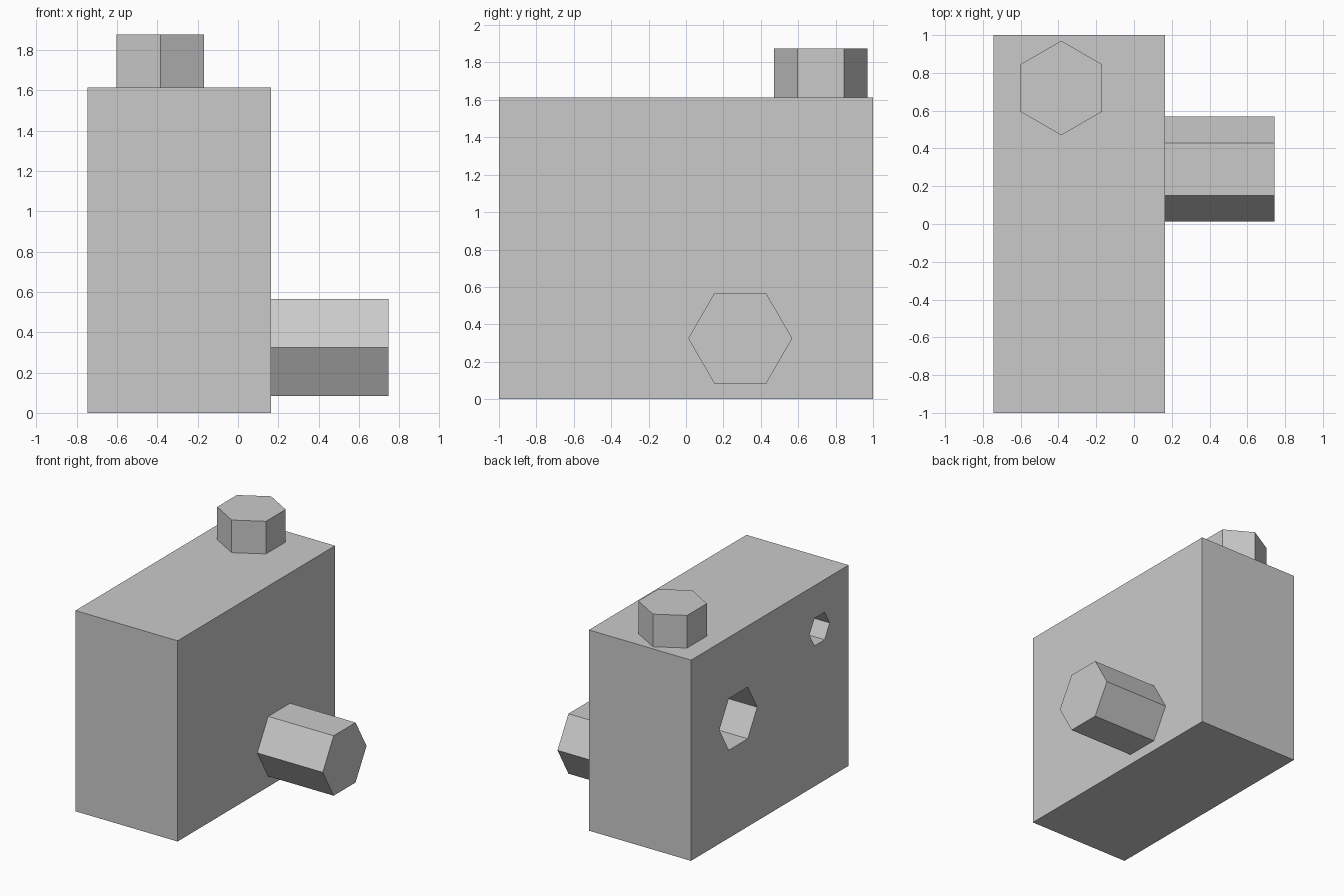
import bpy
import math
from mathutils import Matrix

cube = bpy.data.objects.get("Cube")
if cube:
    bpy.data.objects.remove(cube, do_unlink=True)

grey = bpy.data.materials.new("plain grey")
grey.use_nodes = True
colour = (0.59, 0.59, 0.59, 1)
grey.diffuse_color = colour
grey.node_tree.nodes["Principled BSDF"].inputs["Base Color"].default_value = colour


def hex_prism(name, radius, start, length, axis):
    """Six-sided prism running from start along +x or +z, a corner facing y."""
    bpy.ops.mesh.primitive_cylinder_add(vertices=6, radius=radius, depth=length)
    ob = bpy.context.object
    ob.name = name
    ob.data.transform(Matrix.Translation((0, 0, length / 2)))
    if axis == "X":
        ob.data.transform(Matrix.Rotation(math.pi / 2, 4, "Y"))
    ob.location = start
    ob.data.materials.append(grey)
    return ob


# Main block
LEFT, RIGHT, TOP = -0.745, 0.163, 1.613
bpy.ops.mesh.primitive_cube_add(size=1, location=((LEFT + RIGHT) / 2, 0, TOP / 2))
block = bpy.context.object
block.name = "block"
block.scale = (RIGHT - LEFT, 2, TOP)
bpy.ops.object.transform_apply(location=False, rotation=False, scale=True)
block.data.materials.append(grey)

# Blind six-sided sockets in the -x face
for name, radius, y, z, depth in (("large_socket", 0.24, 0.4, 0.914, 0.55),
                                  ("small_socket", 0.128, -0.632, 1.24, 0.3)):
    cutter = hex_prism(name + "_cutter", radius, (LEFT - 0.1, y, z), depth + 0.1, "X")
    cutter.hide_render = True
    cutter.hide_viewport = True
    cut = block.modifiers.new(name, "BOOLEAN")
    cut.operation = "DIFFERENCE"
    cut.solver = "EXACT"
    cut.object = cutter

# Pegs on the top and the +x face
hex_prism("top_peg", 0.25, (-0.385, 0.72, TOP), 0.262, "Z")
hex_prism("side_peg", 0.278, (RIGHT, 0.29, 0.325), 0.582, "X")
